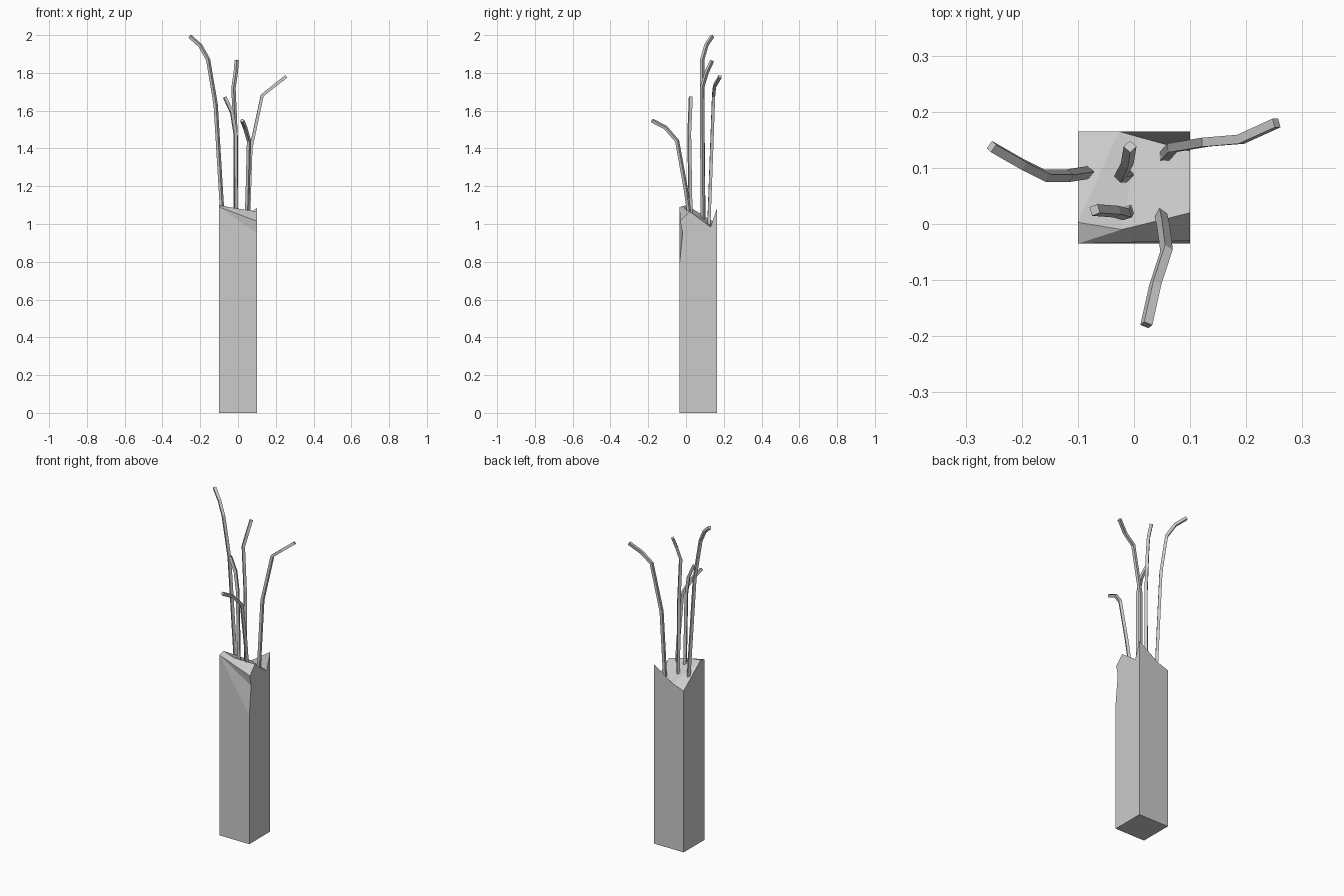
import bpy, bmesh

if "Cube" in bpy.data.objects:
    bpy.data.objects.remove(bpy.data.objects["Cube"])

# Broken concrete column: named corner points, jagged top, chipped front right corner
P = dict(
    a=(-.1, -.035, 0), b=(.1, -.035, 0), c=(.1, .165, 0), d=(-.1, .165, 0),
    fl=(-.1, -.035, 1.09),                                   # front left top
    c1=(.1, -.035, .78), c2=(.1, -.018, .95), fr=(.1, -.03, 1.015),  # chipped edge
    r0=(-.1, .003, 1.10), r1=(-.022, -.01, 1.085), r2=(.1, .02, 1.066),  # ridge
    bl=(-.1, .165, .975),                                    # back left, low
    b1=(-.027, .165, 1.0), m=(.008, .155, .995),             # foot of the spike
    n=(.1, .13, .985), sp=(.1, .165, 1.085),                 # notch and spike
)
FACES = [
    "d c b a",                                   # base
    "a b c1", "a c1 fl", "c1 c2 fl", "c2 fr fl",  # front
    "b c n c2 c1", "c2 n r2 fr", "c sp n",       # right
    "c d bl b1 sp",                              # back
    "d a fl r0 bl",                              # left
    "fl fr r1", "fl r1 r0", "fr r2 r1",          # front bevel of the break
    "r0 r1 m b1", "r0 b1 bl", "r1 r2 n m",       # broken top
    "b1 m sp", "m n sp",                         # inner side of the spike
]
bm = bmesh.new()
V = {k: bm.verts.new(p) for k, p in P.items()}
for f in FACES:
    bm.faces.new([V[k] for k in f.split()])
bmesh.ops.recalc_face_normals(bm, faces=bm.faces)
me = bpy.data.meshes.new("concrete_column")
bm.to_mesh(me)
bm.free()
bpy.context.collection.objects.link(bpy.data.objects.new("concrete_column", me))


# Bent square bars sticking out of the break
def rebar(name, pts):
    cu = bpy.data.curves.new(name, 'CURVE')
    cu.dimensions = '3D'
    cu.bevel_depth = .0115
    cu.bevel_resolution = 0
    cu.use_fill_caps = True
    s = cu.splines.new('POLY')
    s.use_smooth = False
    s.points.add(len(pts) - 1)
    for q, p in zip(s.points, pts):
        q.co = (*p, 1)
    bpy.context.collection.objects.link(bpy.data.objects.new(name, cu))


rebar("rebar_left", [(-.08, .092, 1.0), (-.118, .086, 1.63), (-.158, .086, 1.87),
                     (-.2, .107, 1.945), (-.254, .138, 1.993)])
rebar("rebar_right", [(.054, .12, .97), (.068, .136, 1.4), (.128, .146, 1.68),
                      (.19, .151, 1.73), (.254, .18, 1.78)])
rebar("rebar_back", [(-.012, .09, 1.0), (-.012, .086, 1.45), (-.024, .085, 1.72),
                     (-.012, .108, 1.8), (-.007, .138, 1.865)])
rebar("rebar_middle", [(-.01, .025, 1.0), (-.014, .017, 1.48), (-.032, .022, 1.59),
                       (-.07, .025, 1.672)])
rebar("rebar_front", [(.046, .025, 1.0), (.052, -.002, 1.19), (.058, -.047, 1.44),
                      (.038, -.108, 1.51), (.022, -.18, 1.548)])
